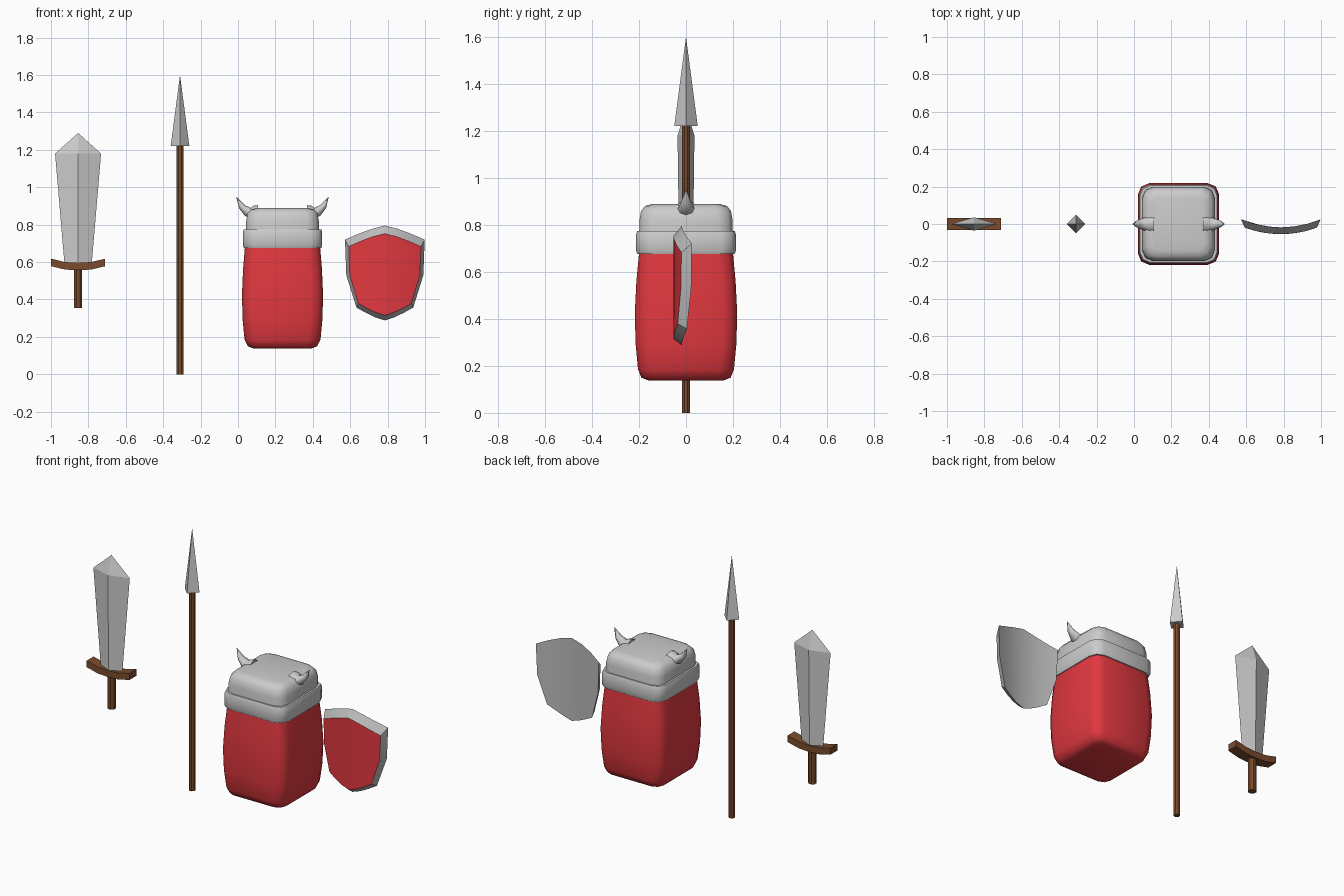
import bpy, bmesh
from math import sin, cos, pi, radians
from mathutils import Vector

if "Cube" in bpy.data.objects:
    bpy.data.objects.remove(bpy.data.objects["Cube"])


def material(name, rgb):
    m = bpy.data.materials.new(name)
    m.diffuse_color = (*rgb, 1)
    m.use_nodes = True
    m.node_tree.nodes["Principled BSDF"].inputs["Base Color"].default_value = m.diffuse_color
    return m


RED = material("red", (0.75, 0.04, 0.05))
WOOD = material("wood", (0.20, 0.07, 0.025))
GREY = material("grey", (0.5, 0.5, 0.5))


def finish(name, bm, mats=(), smooth=None):
    bmesh.ops.remove_doubles(bm, verts=bm.verts, dist=0.0005)
    bmesh.ops.recalc_face_normals(bm, faces=bm.faces)
    me = bpy.data.meshes.new(name)
    bm.to_mesh(me)
    bm.free()
    ob = bpy.data.objects.new(name, me)
    bpy.context.collection.objects.link(ob)
    for m in mats:
        me.materials.append(m)
    if smooth:
        bpy.ops.object.select_all(action='DESELECT')
        ob.select_set(True)
        bpy.context.view_layer.objects.active = ob
        bpy.ops.object.shade_smooth_by_angle(angle=radians(smooth))
    return ob


def loft(name, rings, mats=(), smooth=None):
    """Skin a list of equal-length rings and cap both ends."""
    bm = bmesh.new()
    vr = [[bm.verts.new(p) for p in r] for r in rings]
    n = len(vr[0])
    for a, b in zip(vr, vr[1:]):
        for i in range(n):
            j = (i + 1) % n
            bm.faces.new((a[i], a[j], b[j], b[i]))
    bm.faces.new(vr[0])
    bm.faces.new(vr[-1])
    return finish(name, bm, mats, smooth)


def flat_ring(cx, z, rx, ry, sides, turn=0.0):
    return [(cx + rx * cos(2 * pi * i / sides + turn),
             ry * sin(2 * pi * i / sides + turn), z) for i in range(sides)]


def rounded_rect(cx, z, hx, hy, r=0.06, seg=2):
    pts = []
    for q, (sx, sy) in enumerate(((1, 1), (-1, 1), (-1, -1), (1, -1))):
        for k in range(seg + 1):
            a = (q + k / seg) * pi / 2
            pts.append((cx + sx * (hx - r) + r * cos(a), sy * (hy - r) + r * sin(a), z))
    return pts


# Sword: diamond blade, curved guard, grip
SX = -0.855
loft("sword_blade", [flat_ring(SX, z, w, t, 4) for z, w, t in
                     ((0.58, 0.072, 0.028), (1.18, 0.123, 0.036), (1.29, 0, 0))])
loft("sword_guard", [[(SX + x, y, z + dz) for y, dz in
                      ((-0.033, -0.02), (0.033, -0.02), (0.033, 0.02), (-0.033, 0.02))]
                     for x, z in ((-0.145, 0.598), (-0.07, 0.58), (0, 0.576),
                                  (0.07, 0.58), (0.145, 0.598))], [WOOD], 30)
loft("sword_grip", [flat_ring(SX, z, 0.024, 0.024, 8, pi / 8) for z in (0.355, 0.57)], [WOOD])

# Spear: shaft and pyramid head
PX = -0.31
loft("spear_shaft", [flat_ring(PX, z, 0.019, 0.019, 8, pi / 8) for z in (0, 1.23)], [WOOD])
loft("spear_head", [flat_ring(PX, z, r, r, 4) for z, r in ((1.22, 0.05), (1.60, 0))])

# Body
BX = 0.238
loft("body", [rounded_rect(BX, z, hx, hy, r) for z, hx, hy, r in
              ((0.138, 0.155, 0.16, 0.03), (0.15, 0.185, 0.19, 0.05), (0.185, 0.203, 0.204, 0.06),
               (0.29, 0.213, 0.214, 0.06), (0.42, 0.217, 0.218, 0.06), (0.56, 0.211, 0.211, 0.06),
               (0.72, 0.198, 0.196, 0.06))], [RED], 60)

# Helmet: band and cap
loft("helmet_band", [rounded_rect(BX, z, hx, hx) for z, hx in
                     ((0.676, 0.19), (0.676, 0.207), (0.69, 0.212), (0.76, 0.212),
                      (0.774, 0.207), (0.774, 0.185))], smooth=50)
loft("helmet_cap", [rounded_rect(BX, z, h, h + 0.004, r) for z, h, r in
                    ((0.72, 0.196, 0.06), (0.82, 0.194, 0.06), (0.86, 0.187, 0.06),
                     (0.88, 0.17, 0.055), (0.889, 0.14, 0.04))], smooth=60)

# Horns: tapered rings along an upward curve, one per side
for side, label in ((-1, "left"), (1, "right")):
    rings = []
    for out, z, r, tilt in ((0.13, 0.868, 0.036, 0), (0.160, 0.868, 0.034, 10),
                            (0.185, 0.868, 0.027, 35), (0.218, 0.897, 0.017, 62),
                            (0.246, 0.948, 0.001, 70)):
        t = radians(tilt)
        n = Vector((-side * sin(t), 0, cos(t)))
        c = Vector((BX + side * out, 0, z))
        rings.append([c + r * cos(a) * n + Vector((0, 1.25 * r * sin(a), 0))
                      for a in (2 * pi * i / 8 for i in range(8))])
    loft("horn_" + label, rings, smooth=60)

# Shield: curved front and back grids joined by a bevelled rim
CX = 0.785
US = (-1, -0.66, -0.33, 0, 0.33, 0.66, 1)


def shield_grid(bm, rows, y0, bow):
    g = [[bm.verts.new((CX + w * u, y0 + bow * (w * u / 0.213) ** 2,
                        ze + (zc - ze) * (1 - abs(u) ** 1.3))) for u in US]
         for ze, zc, w in rows]
    faces = [bm.faces.new((g[i][j], g[i][j + 1], g[i + 1][j + 1], g[i + 1][j]))
             for i in range(len(g) - 1) for j in range(len(US) - 1)]
    edge = g[0] + [r[-1] for r in g[1:-1]] + g[-1][::-1] + [r[0] for r in g[-2:0:-1]]
    return faces, edge


bm = bmesh.new()
front, fe = shield_grid(bm, ((0.683, 0.752, 0.193), (0.53, 0.54, 0.187),
                             (0.379, 0.315, 0.142)), -0.054, 0.042)
back, be = shield_grid(bm, ((0.72, 0.795, 0.213), (0.53, 0.54, 0.206),
                            (0.357, 0.288, 0.152)), -0.018, 0.043)
for f in front:
    f.material_index = 1
for i in range(len(fe)):
    j = (i + 1) % len(fe)
    bm.faces.new((fe[i], fe[j], be[j], be[i]))
finish("shield", bm, [GREY, RED], 35)
